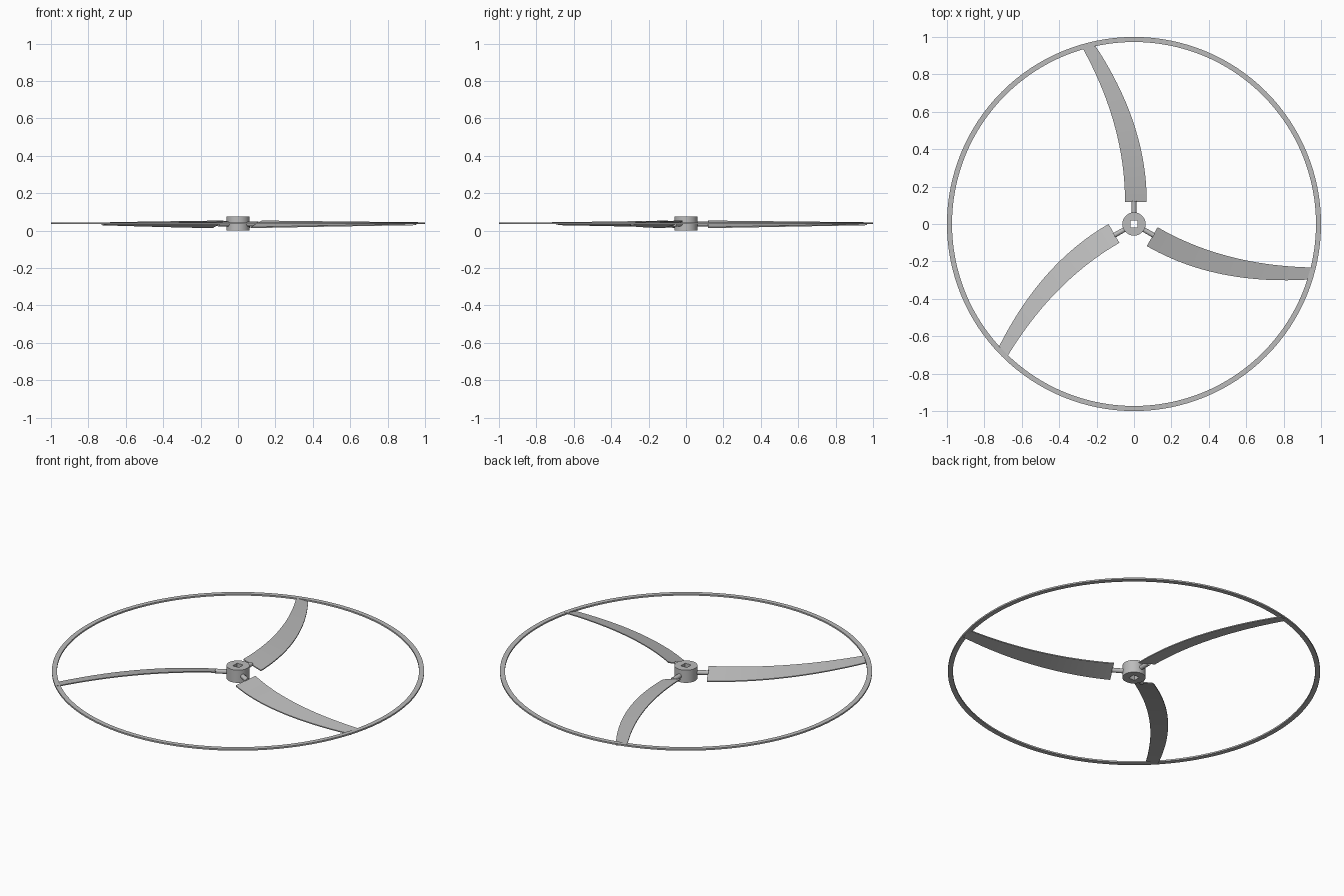
import bpy, bmesh, math
from mathutils import Matrix

if "Cube" in bpy.data.objects:
    bpy.data.objects.remove(bpy.data.objects["Cube"])

grey = bpy.data.materials.new("light_grey")
grey.diffuse_color = (0.5, 0.5, 0.5, 1)
grey.use_nodes = True
grey.node_tree.nodes["Principled BSDF"].inputs["Base Color"].default_value = grey.diffuse_color


def finish(name, bm, smooth=True):
    bmesh.ops.recalc_face_normals(bm, faces=bm.faces)
    me = bpy.data.meshes.new(name)
    bm.to_mesh(me)
    bm.free()
    me.materials.append(grey)
    ob = bpy.data.objects.new(name, me)
    bpy.context.collection.objects.link(ob)
    if smooth:
        bpy.ops.object.select_all(action='DESELECT')
        ob.select_set(True)
        bpy.context.view_layer.objects.active = ob
        bpy.ops.object.shade_smooth_by_angle(angle=math.radians(30))
    return ob


def skin(bm, loops, close):
    """Join equal-length vertex loops with quads."""
    n = len(loops[0])
    for i in range(len(loops) if close else len(loops) - 1):
        a, b = loops[i], loops[(i + 1) % len(loops)]
        for j in range(n):
            k = (j + 1) % n
            bm.faces.new((a[j], a[k], b[k], b[j]))


def annulus(name, outer, inner, z0, z1, segs):
    """Round plate with a hole; inner(angle) gives the hole radius."""
    bm = bmesh.new()
    loops = []
    for i in range(segs):
        t = 2 * math.pi * i / segs
        c, s, r = math.cos(t), math.sin(t), inner(t)
        loops.append([bm.verts.new((q * c, q * s, z)) for q, z in
                      ((outer, z0), (outer, z1), (r, z1), (r, z0))])
    skin(bm, loops, True)
    return finish(name, bm)


# Outer rim and hub with a square shaft hole
annulus("rim", 1.0, lambda t: 0.973, 0.035, 0.044, 128)
annulus("hub", 0.062,
        lambda t: 0.02 / max(abs(math.cos(t)), abs(math.sin(t))), 0.0, 0.075, 48)


def blade(name, angle):
    """Swept, twisted blade that flattens towards the rim."""
    bm = bmesh.new()
    loops, steps, th = [], 24, 0.003
    for i in range(steps + 1):
        u = i / steps
        xl, yl = -0.048 - 0.232 * u ** 2, 0.118 + 0.832 * u
        xr, yr = 0.068 - 0.285 * u ** 2, 0.118 + 0.85 * u
        zl, zr = 0.051 - 0.009 * u, 0.016 + 0.016 * u
        loops.append([bm.verts.new(p) for p in (
            (xl, yl, zl - th), (xr, yr, zr - th), (xr, yr, zr + th), (xl, yl, zl + th))])
    skin(bm, loops, False)
    bm.faces.new(loops[0])
    bm.faces.new(loops[-1])
    bm.transform(Matrix.Rotation(angle, 4, 'Z'))
    finish(name, bm)


def spoke(name, angle):
    """Short rod joining the hub to a blade root."""
    bm = bmesh.new()
    m = (Matrix.Rotation(angle, 4, 'Z') @ Matrix.Translation((0, 0.087, 0.036))
         @ Matrix.Rotation(math.pi / 2, 4, 'X'))
    bmesh.ops.create_cone(bm, cap_ends=True, segments=20, radius1=0.013,
                          radius2=0.013, depth=0.07, matrix=m)
    finish(name, bm)


for i in range(3):
    a = i * 2 * math.pi / 3
    blade(f"blade_{i + 1}", a)
    spoke(f"spoke_{i + 1}", a)
